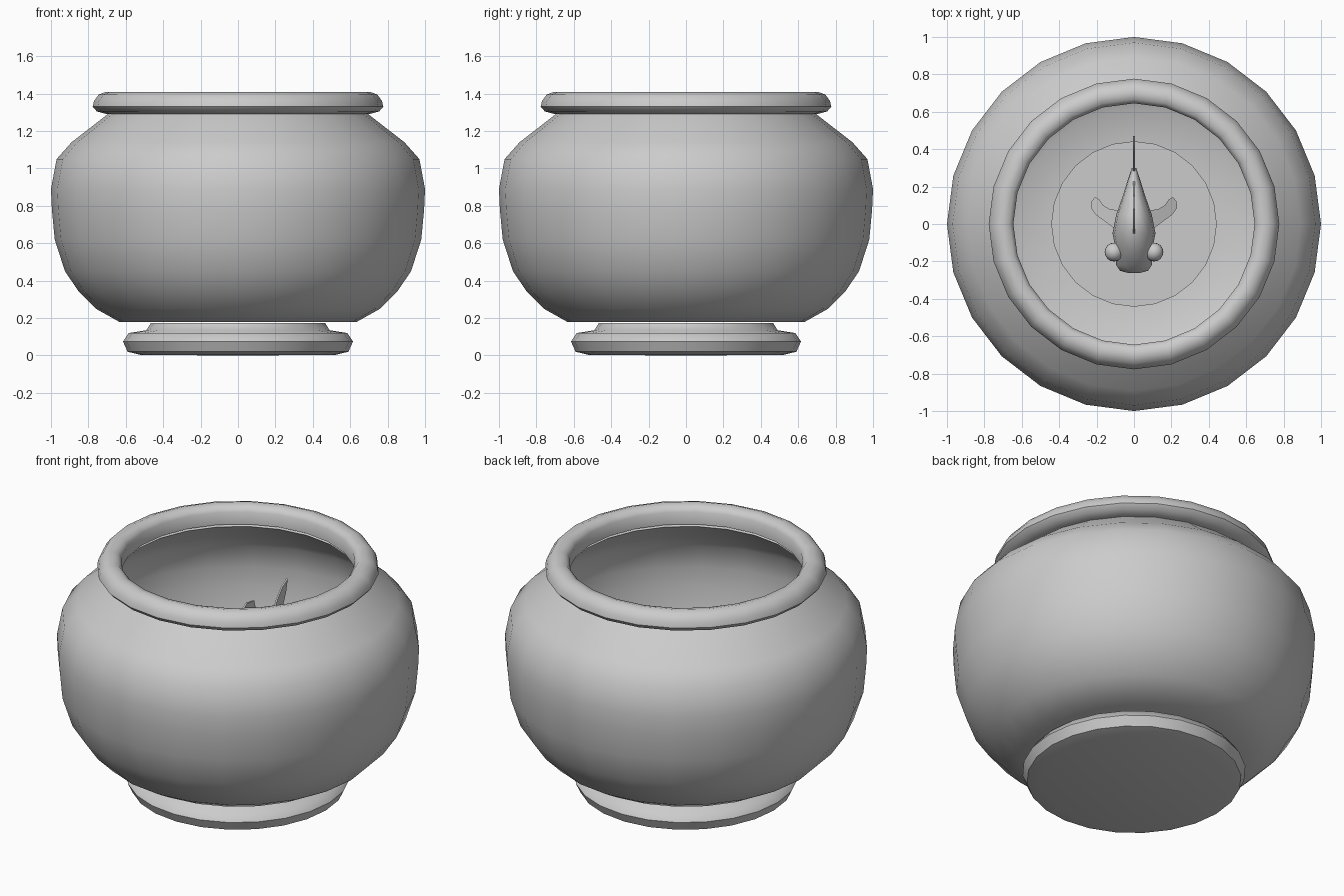
import bpy, bmesh
from math import sin, cos, pi, radians
from mathutils import Vector

cube = bpy.data.objects.get("Cube")
if cube:
    bpy.data.objects.remove(cube, do_unlink=True)

grey = bpy.data.materials.new("plain grey")
grey.use_nodes = True
COLOUR = (0.6, 0.6, 0.6, 1)
grey.diffuse_color = COLOUR
grey.node_tree.nodes["Principled BSDF"].inputs["Base Color"].default_value = COLOUR


def finish(bm, name, angle=40):
    """Turn a bmesh into a smooth shaded object."""
    bmesh.ops.remove_doubles(bm, verts=bm.verts, dist=1e-5)
    bmesh.ops.recalc_face_normals(bm, faces=bm.faces)
    mesh = bpy.data.meshes.new(name)
    bm.to_mesh(mesh)
    bm.free()
    obj = bpy.data.objects.new(name, mesh)
    bpy.context.collection.objects.link(obj)
    mesh.materials.append(grey)
    bpy.ops.object.select_all(action='DESELECT')
    obj.select_set(True)
    bpy.context.view_layer.objects.active = obj
    bpy.ops.object.shade_smooth_by_angle(angle=radians(angle))
    return obj


def lathe(name, profile, closed=False, steps=24):
    """Spin an (radius, height) profile round the z axis."""
    bm = bmesh.new()
    vs = [bm.verts.new((r, 0, z)) for r, z in profile]
    pairs = list(zip(vs, vs[1:])) + ([(vs[-1], vs[0])] if closed else [])
    edges = [bm.edges.new(p) for p in pairs]
    bmesh.ops.spin(bm, geom=vs + edges, cent=(0, 0, 0), axis=(0, 0, 1),
                   angle=2 * pi, steps=steps, use_merge=True)
    return finish(bm, name, 50)


def plate(name, points, offset):
    """Thin fin: an outline extruded evenly both ways along offset."""
    bm = bmesh.new()
    off = Vector(offset)
    face = bm.faces.new([bm.verts.new(Vector(p) - off) for p in points])
    ext = bmesh.ops.extrude_face_region(bm, geom=[face])
    verts = [g for g in ext["geom"] if isinstance(g, bmesh.types.BMVert)]
    bmesh.ops.translate(bm, verts=verts, vec=off * 2)
    bmesh.ops.triangulate(bm, faces=[f for f in bm.faces if len(f.verts) > 4])
    return finish(bm, name)


# Bowl: outer wall, then inner wall back down to the floor opening
outer = [(.44, .18), (.635, .18), (.76, .25), (.85, .34), (.925, .45),
         (.98, .62), (.995, .78), (1, .89), (.97, 1.05), (.89, 1.14), (.69, 1.295)]
inner = [(.66, 1.28), (.87, 1.12), (.945, 1.03), (.97, .89), (.965, .78),
         (.95, .63), (.9, .47), (.83, .37), (.74, .28), (.62, .22), (.44, .2)]
lathe("bowl", outer + inner, closed=True)

# Rolled rim
lathe("rim", [(.645, 1.3), (.645, 1.375), (.665, 1.4), (.705, 1.41), (.745, 1.395),
              (.77, 1.36), (.777, 1.33), (.755, 1.305), (.7, 1.29)], closed=True)

# Foot, its top closing the floor of the bowl
lathe("foot", [(0, 0), (.52, .003), (.59, .02), (.615, .075), (.585, .12),
               (.49, .135), (.465, .175), (0, .175)])

# Fish body: elliptical rings along y (y, half width, centre height, half height)
rings = [(-.262, .03, .76, .02), (-.25, .075, .76, .035), (-.22, .095, .77, .07),
         (-.15, .095, .785, .12), (-.05, .115, .8, .17), (.05, .095, .81, .165),
         (.15, .06, .82, .11), (.24, .032, .82, .06), (.3, .012, .82, .045)]
SIDES = 14
bm = bmesh.new()
loops = [[bm.verts.new((w * cos(2 * pi * i / SIDES), y, z + h * sin(2 * pi * i / SIDES)))
          for i in range(SIDES)] for y, w, z, h in rings]
for a, b in zip(loops, loops[1:]):
    for i in range(SIDES):
        j = (i + 1) % SIDES
        bm.faces.new((a[i], a[j], b[j], b[i]))
bm.faces.new(loops[0])
bm.faces.new(loops[-1])
finish(bm, "fish_body", 60)

# Upright fins
tail = [(.26, .84), (.32, .91), (.37, 1.0), (.42, 1.06), (.47, 1.09), (.455, 1.02),
        (.42, .93), (.385, .82)]
lower = [(y, 1.64 - z) for y, z in reversed(tail[:-1])]
plate("tail_fin", [(0, y, z) for y, z in tail + lower], (.005, 0, 0))
dorsal = [(-.06, .95), (0, 1.04), (.08, 1.09), (.15, 1.08), (.17, 1.0), (.24, .86), (.1, .88)]
plate("dorsal_fin", [(0, y, z) for y, z in dorsal], (.005, 0, 0))

# Paired eyes and side fins
side = [(.085, -.04), (.15, .01), (.205, .05), (.23, .085), (.228, .12), (.208, .145),
        (.185, .13), (.165, .1), (.13, .08), (.07, .07)]
for label, s in (("left", 1), ("right", -1)):
    bm = bmesh.new()
    bmesh.ops.create_uvsphere(bm, u_segments=16, v_segments=10, radius=.05)
    bmesh.ops.translate(bm, verts=bm.verts, vec=(s * .107, -.15, .82))
    finish(bm, label + "_eye", 60)
    plate(label + "_side_fin", [(s * x, y, .78 - .5 * x) for x, y in side], (0, 0, .008))
